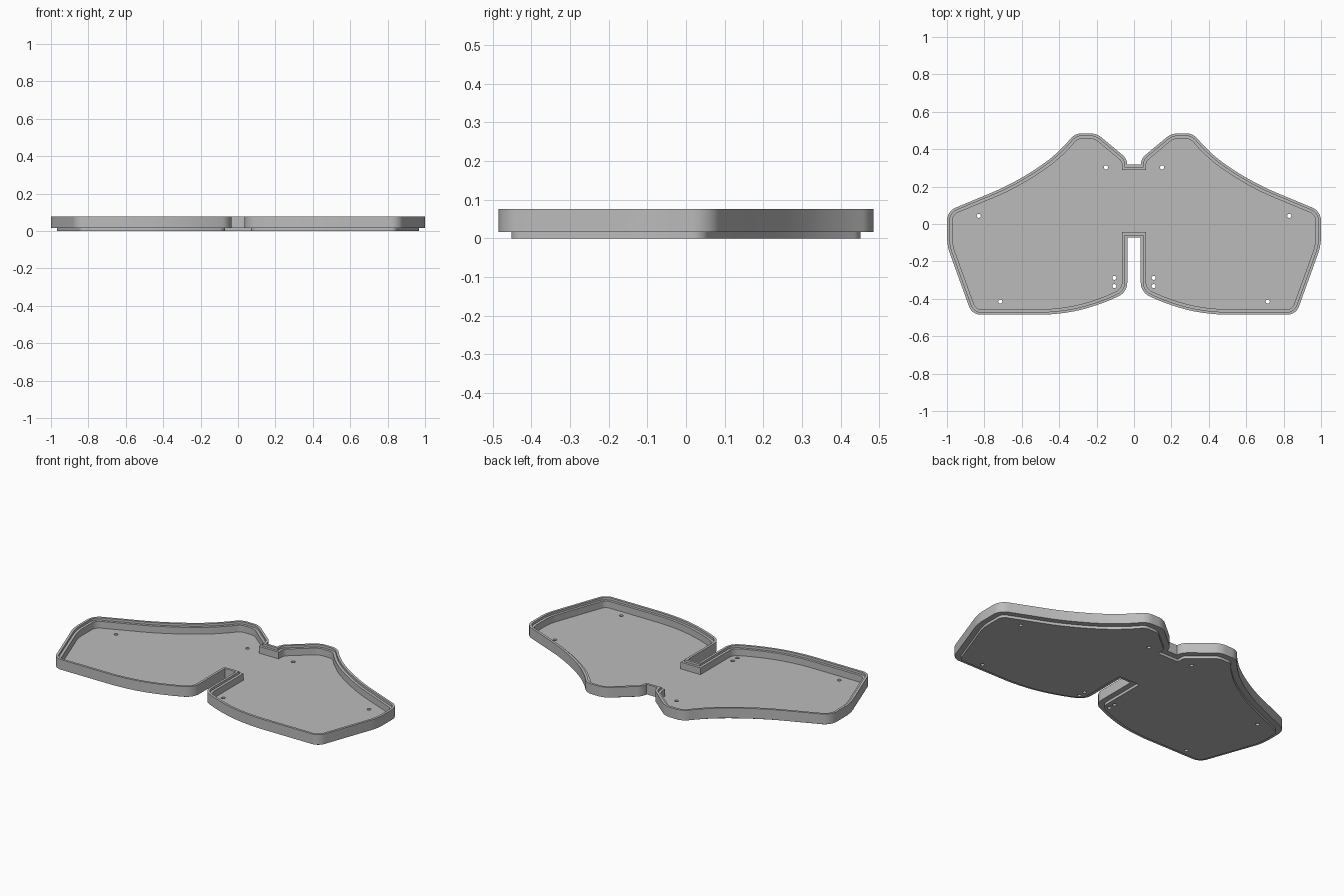
import bpy, bmesh, math
from mathutils import Vector
from mathutils.geometry import interpolate_bezier

if "Cube" in bpy.data.objects:
    bpy.data.objects.remove(bpy.data.objects["Cube"], do_unlink=True)

grey = bpy.data.materials.new("plain grey")
grey.use_nodes = True
grey.diffuse_color = (0.5, 0.5, 0.5, 1)
grey.node_tree.nodes["Principled BSDF"].inputs["Base Color"].default_value = (0.5, 0.5, 0.5, 1)

# Corners of the left half, clockwise from the back notch: x, y, rounding length
CORNERS = [
    (0.036, 0.317, 0), (0.036, 0.348, 0.03), (0.2, 0.485, 0.035),
    (0.315, 0.485, 0.035), (0.40, 0.385, 0.08), (0.60, 0.235, 0.16),
    (1.0, 0.068, 0.05), (1.0, -0.115, 0.045), (0.866, -0.485, 0.045),
    (0.40, -0.485, 0.1), (0.2, -0.44, 0.1), (0.036, -0.365, 0.05),
    (0.036, -0.072, 0),
]


def rounded(corners):
    """Replace every corner that has a rounding length by a short curve."""
    pts = []
    for i, (x, y, d) in enumerate(corners):
        p = Vector((x, y))
        if d == 0:
            pts.append(p)
            continue
        to_prev = (Vector(corners[i - 1][:2]) - p).normalized()
        to_next = (Vector(corners[i + 1][:2]) - p).normalized()
        a, b = p + to_prev * d, p + to_next * d
        curve = interpolate_bezier(a, a.lerp(p, 0.58), b.lerp(p, 0.58), b, 9)
        pts += [Vector(c[:2]) for c in curve]
    return pts


def inset(pts, dist):
    """Move a clockwise closed outline inward by dist with mitred corners."""
    result = []
    for i, p in enumerate(pts):
        e1 = (p - pts[i - 1]).normalized()
        e2 = (pts[(i + 1) % len(pts)] - p).normalized()
        n1, n2 = Vector((e1.y, -e1.x)), Vector((e2.y, -e2.x))
        result.append(p + (n1 + n2) * dist / (1 + n1.dot(n2)))
    return result


half = rounded(CORNERS)
outline = half + [Vector((-p.x, p.y)) for p in reversed(half)]

# Tray cross-section from underside to floor: inset, height
SECTION = [
    (0.033, 0), (0.033, 0.016), (0, 0.016), (0, 0.076),
    (0.014, 0.076), (0.014, 0.062), (0.029, 0.062), (0.029, 0.022),
]
bm = bmesh.new()
rings = [[bm.verts.new((p.x, p.y, z)) for p in inset(outline, d)] for d, z in SECTION]
count = len(outline)
for low, high in zip(rings, rings[1:]):
    for i in range(count):
        j = (i + 1) % count
        bm.faces.new((low[i], low[j], high[j], high[i]))
bm.faces.new(rings[0])
bm.faces.new(rings[-1])
bmesh.ops.recalc_face_normals(bm, faces=bm.faces)
mesh = bpy.data.meshes.new("tray")
bm.to_mesh(mesh)
bm.free()
tray = bpy.data.objects.new("tray", mesh)
bpy.context.collection.objects.link(tray)
mesh.materials.append(grey)

# Screw holes, mirrored on both wings
HOLES = [(0.15, 0.303), (0.83, 0.043), (0.715, -0.415), (0.105, -0.288), (0.105, -0.332)]
bm = bmesh.new()
for x, y in HOLES:
    for side in (1, -1):
        made = bmesh.ops.create_cone(bm, cap_ends=True, segments=20,
                                     radius1=0.011, radius2=0.011, depth=0.1)
        bmesh.ops.translate(bm, verts=made["verts"], vec=(side * x, y, 0))
cut_mesh = bpy.data.meshes.new("hole_cutter")
bm.to_mesh(cut_mesh)
bm.free()
cut_mesh.materials.append(grey)
cutter = bpy.data.objects.new("hole_cutter", cut_mesh)
bpy.context.collection.objects.link(cutter)

drill = tray.modifiers.new("screw_holes", "BOOLEAN")
drill.operation = "DIFFERENCE"
drill.solver = "EXACT"
drill.object = cutter
bpy.ops.object.select_all(action="DESELECT")
tray.select_set(True)
bpy.context.view_layer.objects.active = tray
bpy.ops.object.modifier_apply(modifier=drill.name)
bpy.data.objects.remove(cutter, do_unlink=True)
bpy.ops.object.shade_smooth_by_angle(angle=math.radians(30))
